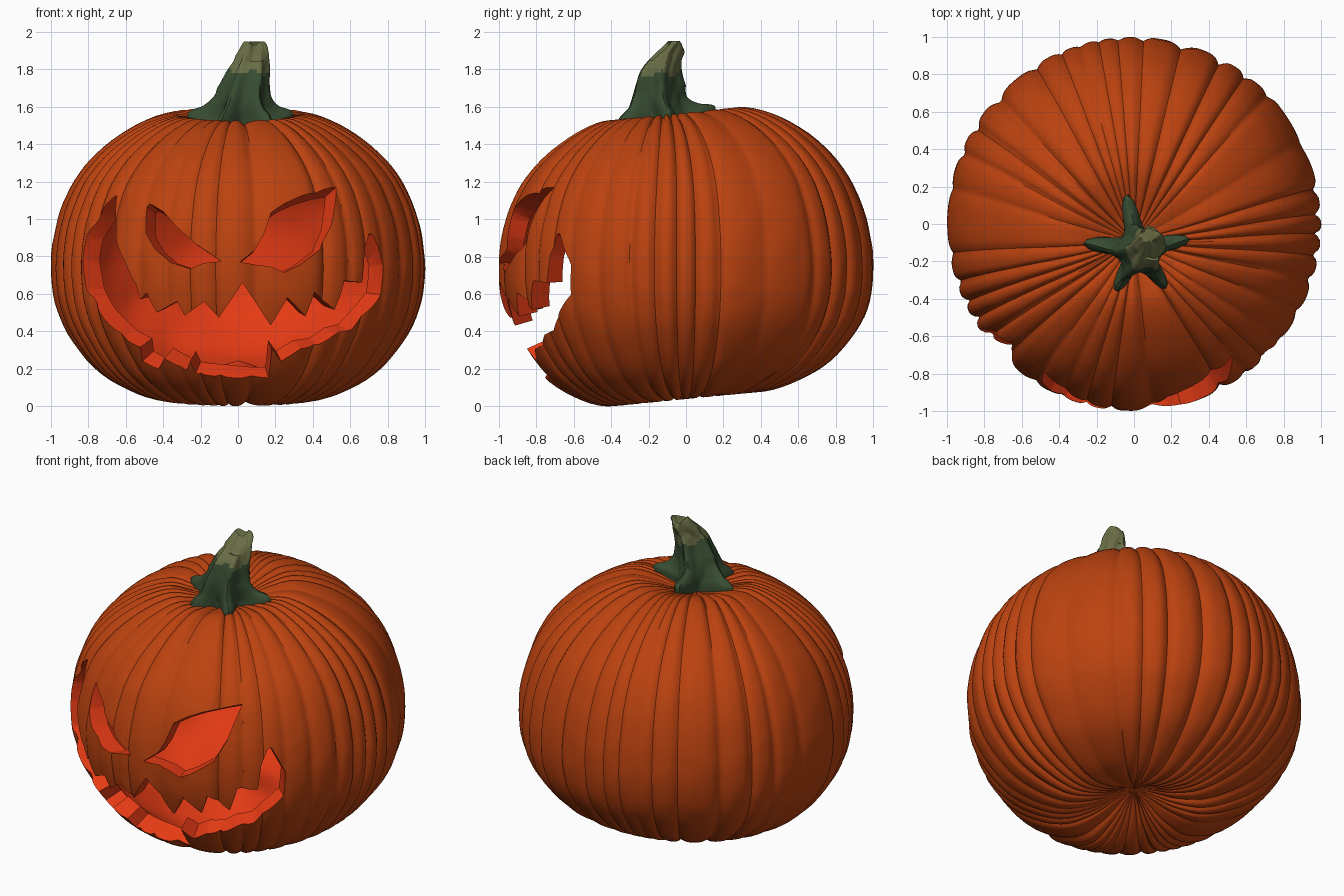
import bpy, bmesh, math
from mathutils import Vector, noise

if "Cube" in bpy.data.objects:
    bpy.data.objects.remove(bpy.data.objects["Cube"])


def material(name, rgb):
    m = bpy.data.materials.new(name)
    m.diffuse_color = (*rgb, 1)
    m.use_nodes = True
    m.node_tree.nodes["Principled BSDF"].inputs["Base Color"].default_value = m.diffuse_color
    return m


SKIN = material("orange skin", (0.50, 0.055, 0.005))
FLESH = material("red orange flesh", (0.78, 0.043, 0.007))
STEM_DARK = material("dark green stem", (0.038, 0.072, 0.031))
STEM_LIGHT = material("pale olive stem", (0.145, 0.155, 0.06))


def smooth_path(pts, n):
    """Catmull-Rom samples through tuples, n per span."""
    out = []
    for i in range(len(pts) - 1):
        p0, p1 = pts[max(i - 1, 0)], pts[i]
        p2, p3 = pts[i + 1], pts[min(i + 2, len(pts) - 1)]
        for k in range(n):
            t = k / n
            out.append(tuple(0.5 * (2 * b + (c - a) * t + (2 * a - 5 * b + 4 * c - d) * t * t
                                    + (3 * b - a - 3 * c + d) * t ** 3)
                             for a, b, c, d in zip(p0, p1, p2, p3)))
    return out + [tuple(pts[-1])]


def loft(bm, rings, mat=0):
    """Join rings of points; single-point rings become poles."""
    vs = [[bm.verts.new(p) for p in r] for r in rings]
    faces = []
    for a, b in zip(vs, vs[1:]):
        n = max(len(a), len(b))
        for i in range(n):
            j = (i + 1) % n
            if len(a) == 1:
                f = (a[0], b[j], b[i])
            elif len(b) == 1:
                f = (a[i], a[j], b[0])
            else:
                f = (a[i], a[j], b[j], b[i])
            faces.append(bm.faces.new(f))
            faces[-1].material_index = mat
    for end in (vs[0], vs[-1]):
        if len(end) > 2:
            faces.append(bm.faces.new(end))
            faces[-1].material_index = mat
    return faces


def make_object(name, bm, mats):
    me = bpy.data.meshes.new(name)
    bm.to_mesh(me)
    bm.free()
    for m in mats:
        me.materials.append(m)
    ob = bpy.data.objects.new(name, me)
    bpy.context.collection.objects.link(ob)
    return ob


def activate(ob):
    bpy.ops.object.select_all(action='DESELECT')
    ob.select_set(True)
    bpy.context.view_layer.objects.active = ob


# Pumpkin shell: ribbed outer skin and lumpy inner cavity
PROFILE = [(0, .16), (.1, .125), (.25, .06), (.42, .035), (.6, .09), (.77, .2), (.91, .38),
           (.98, .55), (1.0, .73), (.985, .9), (.935, 1.08), (.85, 1.24), (.72, 1.38),
           (.55, 1.495), (.38, 1.555), (.25, 1.54), (.12, 1.50), (0, 1.48)]


def groove(a):
    u = 36 * a / math.tau + 0.6 * math.sin(3 * a + 1) + 0.35 * math.sin(7 * a)
    depth = 0.026 + 0.012 * math.sin(5 * a + 2)
    return depth * (1 - abs(math.sin(math.pi * u))) ** 1.7


def body_point(r, z, a, inner):
    top = min(max((z - 0.75) / 0.8, 0), 1)
    lump = noise.noise(Vector((math.cos(a) * r, math.sin(a) * r, z)) * (4 if inner else 9))
    if inner:
        k = 0.89 + 0.02 * lump
        zz = 0.72 + (z - 0.72) * (0.86 + 0.02 * lump)
    else:
        g = groove(a)
        k = 1 - g + 0.004 * lump
        zz = z - math.copysign(g, z - 0.72) * 0.8 * (1 - r * r) * min(1, r * 3)
    y0 = math.sin(a) * r
    return (math.cos(a) * r * k,
            y0 * k - 0.10 * top * (1 - r),
            zz + 0.115 * y0 * (1 - r * r))


def body_rings(seg, per_span, inner):
    path = smooth_path(PROFILE, per_span)
    rings = [[body_point(0, path[0][1], 0, inner)]]
    for r, z in path[1:-1]:
        rings.append([body_point(r, z, math.tau * i / seg, inner) for i in range(seg)])
    return rings + [[body_point(0, path[-1][1], 0, inner)]]


bm = bmesh.new()
loft(bm, body_rings(360, 4, False), 0)
cavity = loft(bm, body_rings(128, 3, True), 1)
bmesh.ops.recalc_face_normals(bm, faces=bm.faces[:])
bmesh.ops.reverse_faces(bm, faces=cavity)
low = min(v.co.z for v in bm.verts)
bmesh.ops.translate(bm, verts=bm.verts[:], vec=(0, 0, -low))
pumpkin = make_object("pumpkin_shell", bm, [SKIN, FLESH])

# Carved openings, as outlines in the front view (x, z)
LEFT_EYE = [(-.49, 1.07), (-.475, 1.085), (-.40, 1.04), (-.335, .965), (-.23, .87), (-.09, .775),
            (-.18, .765), (-.26, .735), (-.365, .77), (-.445, .84), (-.495, .93)]
RIGHT_EYE = [(.01, .77), (.09, .835), (.14, .92), (.18, 1.04), (.25, 1.085), (.34, 1.125),
             (.53, 1.175), (.515, 1.07), (.50, .97), (.445, .84), (.33, .755), (.25, .715),
             (.18, .745)]
MOUTH = [(-.655, 1.13), (-.74, 1.04), (-.805, .915), (-.83, .78), (-.81, .62), (-.715, .47),
         (-.61, .365), (-.515, .32), (-.50, .25), (-.42, .205), (-.39, .26), (-.27, .20),
         (-.25, .25), (-.22, .19), (-.045, .17), (.16, .16), (.18, .31), (.225, .25),
         (.33, .31), (.43, .325), (.515, .385), (.60, .41), (.675, .49), (.77, .595),
         (.785, .755), (.715, .92), (.70, .92), (.68, .81), (.665, .66), (.57, .67),
         (.515, .515), (.41, .61), (.36, .48), (.265, .58), (.175, .43), (.025, .66),
         (-.105, .47), (-.18, .56), (-.285, .485), (-.325, .56), (-.435, .50), (-.49, .605),
         (-.53, .57), (-.55, .65), (-.605, .77), (-.655, .89), (-.67, 1.0)]
SIDE = [p for p in smooth_path(PROFILE, 8) if p[0] > 0.5]


def skin_depth(x, z):
    r = min(SIDE, key=lambda p: abs(p[1] - z))[0]
    return math.sqrt(max(r * r - x * x, 0.05))


def carve(name, outline):
    """Cut an opening whose walls aim at the middle of the pumpkin."""
    b = bmesh.new()
    rings = []
    for plane in (1.4, 0.3):
        ring = []
        for x, z in outline:
            s = plane / skin_depth(x, z)
            ring.append((x * s, -plane, 0.7 + (z - 0.7) * s))
        rings.append(ring)
    loft(b, rings, 1)
    bmesh.ops.recalc_face_normals(b, faces=b.faces[:])
    cutter = make_object(name, b, [SKIN, FLESH])
    cutter.hide_render = True
    mod = pumpkin.modifiers.new(name, 'BOOLEAN')
    mod.operation = 'DIFFERENCE'
    mod.solver = 'EXACT'
    mod.object = cutter
    activate(pumpkin)
    bpy.ops.object.modifier_apply(modifier=name)
    bpy.data.objects.remove(cutter)


carve("left_eye_cutter", LEFT_EYE)
carve("right_eye_cutter", RIGHT_EYE)
carve("mouth_cutter", MOUTH)
activate(pumpkin)
bpy.ops.object.shade_smooth_by_angle(angle=math.radians(40))

# Stem: five-lobed foot rising to a bent, broken tip (z, x, y, radius, lobe length)
STEM = [(1.43, .02, -.13, .10, .17), (1.50, .02, -.13, .10, .18), (1.54, .02, -.13, .105, .15),
        (1.58, .02, -.14, .11, .09), (1.64, .025, -.15, .11, .045), (1.72, .04, -.15, .10, .038),
        (1.80, .06, -.14, .085, .027), (1.86, .075, -.11, .07, .02), (1.91, .085, -.075, .055, .014),
        (1.945, .08, -.06, .035, .006)]
LOBES = [(10, 1.0), (102, 1.1), (175, 1.05), (243, .88), (305, .92)]


def lobe(a):
    deg = math.degrees(a)
    return sum(h * math.exp(-(((deg - c + 180) % 360 - 180) / 15) ** 2) for c, h in LOBES)


bm = bmesh.new()
rings = []
for z, cx, cy, rad, length in smooth_path(STEM, 4):
    ring = []
    for i in range(72):
        a = math.tau * i / 72
        w = lobe(a)
        foot = min(length / 0.18, 1) if z < 1.7 else 0
        bump = 0.012 * noise.noise(Vector((math.cos(a), math.sin(a), z * 6)) * 2)
        r = rad + length * w + bump
        y = cy + math.sin(a) * r
        tip = 0.02 * math.sin(a * 2 + 1) if z > 1.85 else 0
        ring.append((cx + math.cos(a) * r, y,
                     min(z + foot * (0.05 * w + 0.115 * (y + 0.13)) + tip, 1.95)))
    rings.append(ring)
loft(bm, rings)
bmesh.ops.recalc_face_normals(bm, faces=bm.faces[:])
for f in bm.faces:
    c = f.calc_center_median()
    if c.z + 0.13 * noise.noise(c * 9) > 1.77:
        f.material_index = 1
stem = make_object("stem", bm, [STEM_DARK, STEM_LIGHT])
activate(stem)
bpy.ops.object.shade_smooth_by_angle(angle=math.radians(40))
